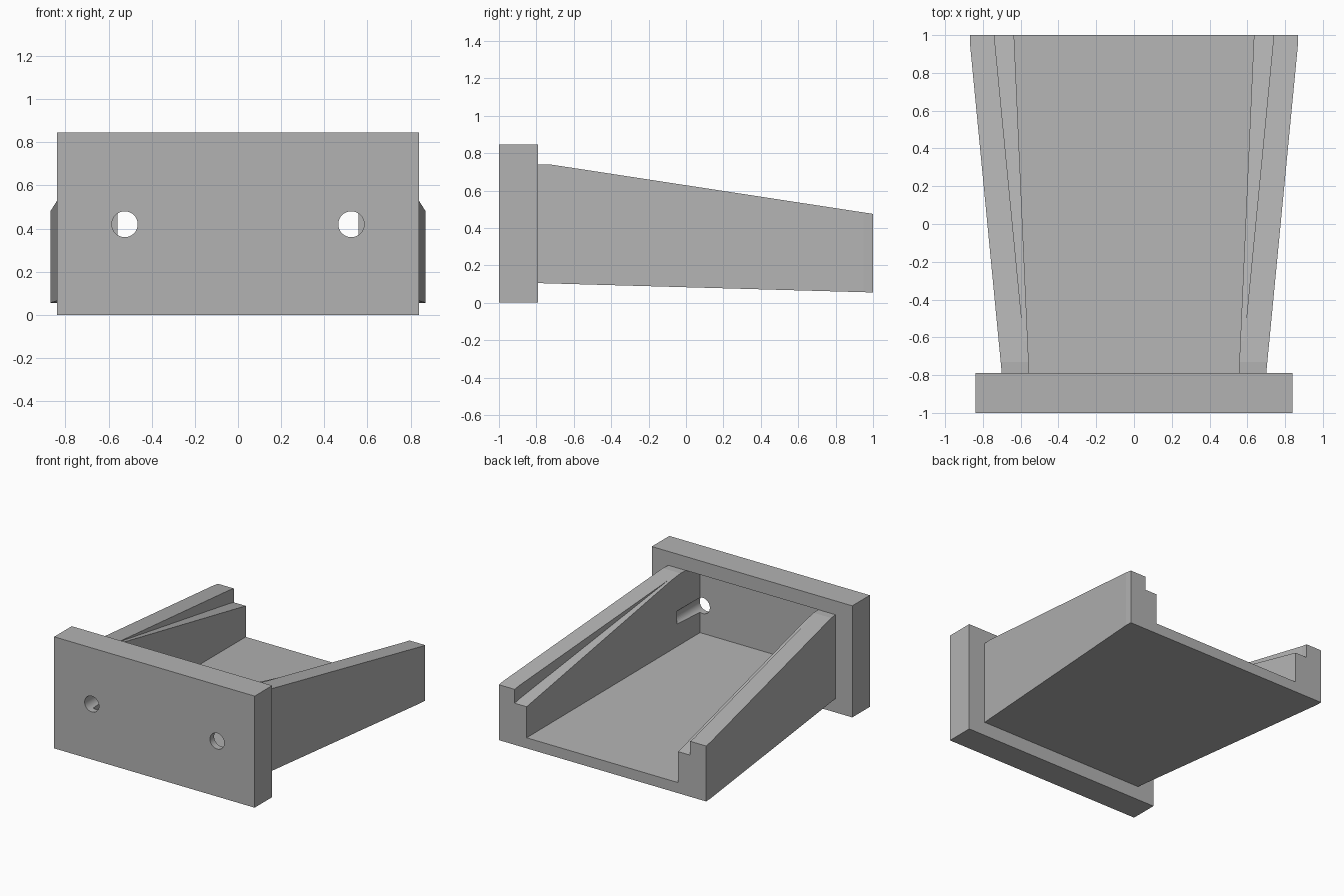
import bpy
import bmesh
from math import radians

cube = bpy.data.objects.get("Cube")
if cube:
    bpy.data.objects.remove(cube, do_unlink=True)

grey = bpy.data.materials.new("plain_grey")
grey.use_nodes = True
grey.diffuse_color = (0.45, 0.45, 0.45, 1)
grey.node_tree.nodes["Principled BSDF"].inputs["Base Color"].default_value = grey.diffuse_color

FRONT, PLATE_BACK, BACK = -1.0, -0.79, 1.0
POCKET = -0.95       # depth the channel reaches into the plate
MERGE = -0.62        # where ledge and rail tops meet
RAIL_TOP = 0.74


def line(y0, v0, y1, v1):
    """Straight-line value along y."""
    return lambda y: v0 + (v1 - v0) * (y - y0) / (y1 - y0)


def clamp_high(f, y_end):
    return lambda y: f(min(y, y_end))


# Guiding lines shared by the parts
inner = line(PLATE_BACK, 0.555, BACK, 0.635)
step = clamp_high(line(PLATE_BACK, 0.567, 0.95, 0.735), 0.95)
outer = clamp_high(line(PLATE_BACK, 0.70, 0.95, 0.868), 0.95)
underside = line(PLATE_BACK, 0.105, BACK, 0.055)
floor_top = line(POCKET, 0.21, BACK, 0.135)
rail_slope = line(-0.73, RAIL_TOP, BACK, 0.475)


def rail_top(y):
    return min(RAIL_TOP, rail_slope(y))


ledge_slope = line(MERGE, rail_top(MERGE), BACK, 0.37)


def ledge_top(y):
    return min(rail_top(y), ledge_slope(y))


def loft(name, stations, xa, xb, za, zb, sign=1):
    """Solid with a rectangular section that changes along y."""
    bm = bmesh.new()
    rings = []
    for y in stations:
        corners = [(xa, za), (xb, za), (xb, zb), (xa, zb)]
        rings.append([bm.verts.new((sign * x(y), y, z(y))) for x, z in corners])
    for r, s in zip(rings, rings[1:]):
        for i in range(4):
            j = (i + 1) % 4
            bm.faces.new((r[i], r[j], s[j], s[i]))
    bm.faces.new(rings[0])
    bm.faces.new(rings[-1])
    bmesh.ops.recalc_face_normals(bm, faces=bm.faces)
    mesh = bpy.data.meshes.new(name)
    bm.to_mesh(mesh)
    bm.free()
    obj = bpy.data.objects.new(name, mesh)
    mesh.materials.append(grey)
    bpy.context.collection.objects.link(obj)
    return obj


def const(v):
    return lambda y: v


def mirrored(f):
    return lambda y: -f(y)


def activate(obj):
    bpy.ops.object.select_all(action='DESELECT')
    obj.select_set(True)
    bpy.context.view_layer.objects.active = obj


def cut(obj, cutter):
    activate(obj)
    mod = obj.modifiers.new("cut", 'BOOLEAN')
    mod.operation = 'DIFFERENCE'
    mod.solver = 'EXACT'
    mod.object = cutter
    bpy.ops.object.modifier_apply(modifier=mod.name)


# Front plate with the channel pocket sunk into its back
plate = loft("front_plate", [FRONT, PLATE_BACK], const(-0.84), const(0.84),
             const(0), const(0.845))
pocket = loft("pocket_cutter", [POCKET, -0.7], mirrored(inner), inner,
              floor_top, const(RAIL_TOP))
cutters = [pocket]
cut(plate, pocket)

# Sloping floor of the channel
loft("channel_floor", [PLATE_BACK, BACK], mirrored(inner), inner, underside, floor_top)

# Side walls: low inner ledge and tall outer rail, with bolt holes
for side, sign in (("left", 1), ("right", -1)):
    ledge = loft(side + "_ledge", [PLATE_BACK, -0.73, MERGE, 0.95, BACK],
                 inner, step, underside, ledge_top, sign)
    rail = loft(side + "_rail", [PLATE_BACK, -0.73, MERGE, 0.95, BACK],
                step, outer, underside, rail_top, sign)
    bpy.ops.mesh.primitive_cylinder_add(vertices=40, radius=0.06, depth=0.41,
                                        location=(sign * 0.525, -0.895, 0.42),
                                        rotation=(radians(90), 0, 0))
    hole = bpy.context.object
    hole.name = side + "_hole_cutter"
    hole.data.materials.append(grey)
    cutters.append(hole)
    for part in (plate, ledge, rail):
        cut(part, hole)

for cutter in cutters:
    bpy.data.objects.remove(cutter, do_unlink=True)

# Smooth hole walls, crisp edges elsewhere
activate(plate)
bpy.ops.object.shade_smooth_by_angle(angle=radians(20))
